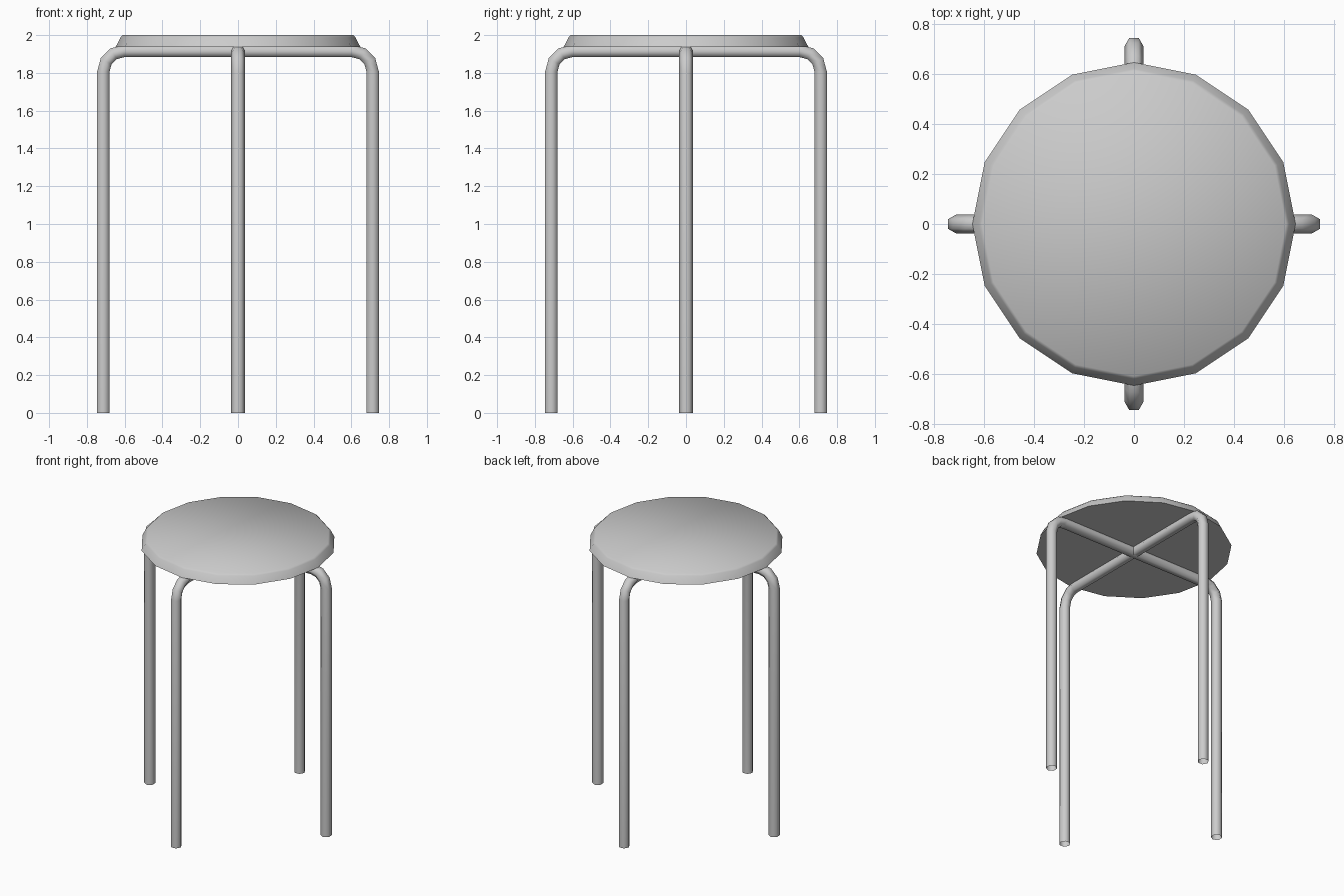
import bpy
import bmesh
from math import cos, sin, pi, radians

cube = bpy.data.objects.get("Cube")
if cube:
    bpy.data.objects.remove(cube, do_unlink=True)

grey = bpy.data.materials.new("light grey")
grey.use_nodes = True
colour = (0.6, 0.6, 0.6, 1)
grey.diffuse_color = colour
grey.node_tree.nodes["Principled BSDF"].inputs["Base Color"].default_value = colour


def loft(name, rings, caps):
    """Join equal closed rings of points into one smooth-shaded object."""
    bm = bmesh.new()
    loops = [[bm.verts.new(p) for p in ring] for ring in rings]
    n = len(loops[0])
    for a, b in zip(loops, loops[1:]):
        for i in range(n):
            j = (i + 1) % n
            bm.faces.new((a[i], a[j], b[j], b[i]))
    if caps:
        bm.faces.new(loops[0][::-1])
        bm.faces.new(loops[-1])
    bmesh.ops.recalc_face_normals(bm, faces=bm.faces)
    mesh = bpy.data.meshes.new(name)
    bm.to_mesh(mesh)
    bm.free()
    mesh.materials.append(grey)
    obj = bpy.data.objects.new(name, mesh)
    bpy.context.collection.objects.link(obj)
    bpy.ops.object.select_all(action="DESELECT")
    obj.select_set(True)
    bpy.context.view_layer.objects.active = obj
    bpy.ops.object.shade_smooth_by_angle(angle=radians(80))
    return obj


# Seat: sixteen-sided disc with a sloping, softened rim
SIDES = 16
rim = [(0.648, 1.937), (0.622, 1.988), (0.61, 2.0)]
loft("seat", [[(r * cos(2 * pi * i / SIDES), r * sin(2 * pi * i / SIDES), z)
               for i in range(SIDES)] for r, z in rim], caps=True)

# Leg frames: open six-sided tubes bent into an upside-down U
TUBE, BEND, BEND_X, BEND_Z = 0.038, 0.11, 0.603, 1.806


def tube_ring(x, z, angle):
    ring = []
    for k in range(6):
        side, out = TUBE * cos(k * pi / 3), TUBE * sin(k * pi / 3)
        ring.append((x + out * cos(angle), side, z + out * sin(angle)))
    return ring


def frame_rings():
    rings = [tube_ring(BEND_X + BEND, 0, 0)]
    for centre, start in ((BEND_X, 0), (-BEND_X, 90)):
        for step in range(4):
            a = radians(start + 30 * step)
            rings.append(tube_ring(centre + BEND * cos(a), BEND_Z + BEND * sin(a), a))
    rings.append(tube_ring(-BEND_X - BEND, 0, pi))
    return rings


for name, turn in (("side_legs", 0), ("front_back_legs", pi / 2)):
    loft(name, frame_rings(), caps=False).rotation_euler.z = turn
